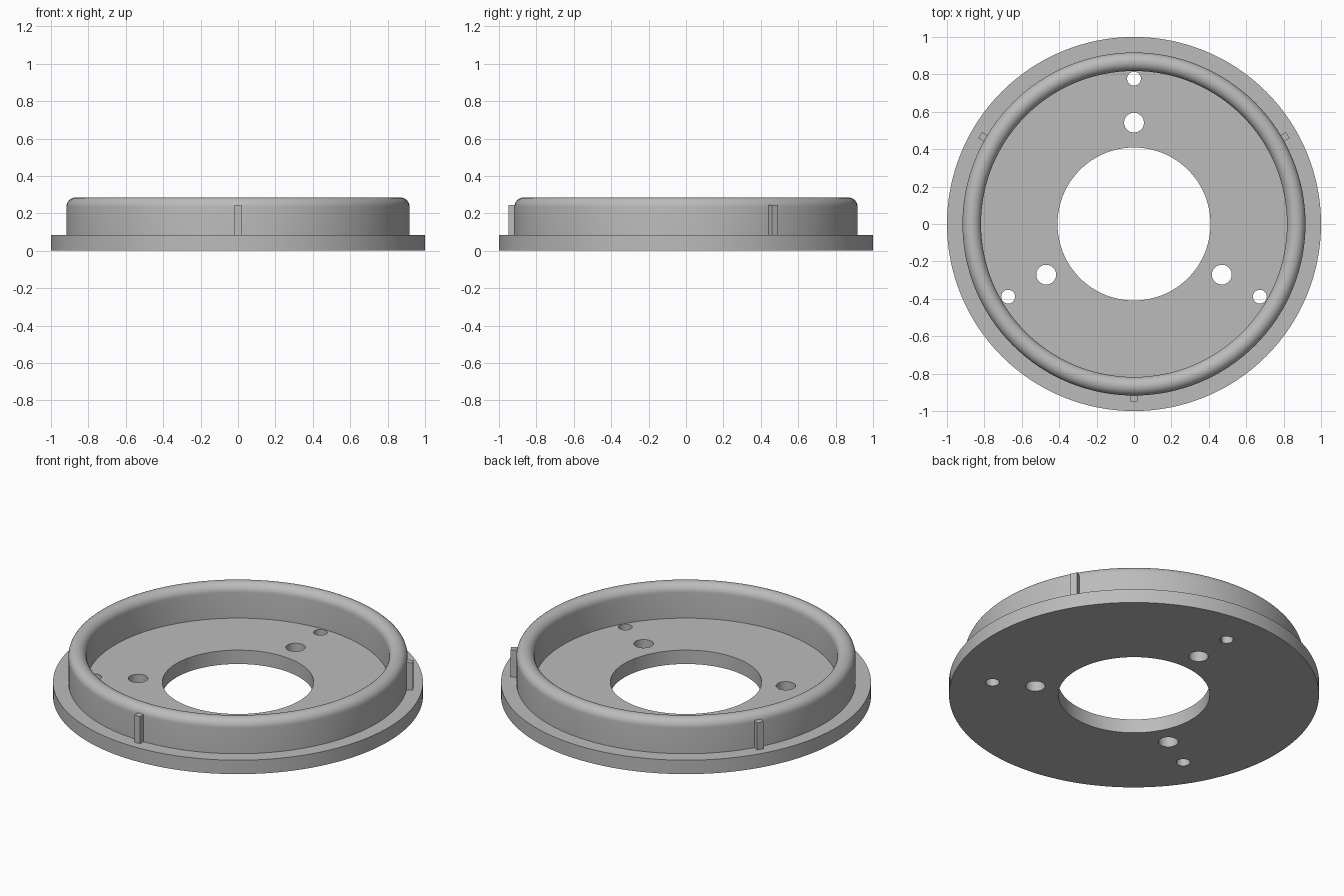
import bpy
import math

cube = bpy.data.objects.get("Cube")
if cube:
    bpy.data.objects.remove(cube, do_unlink=True)

grey = bpy.data.materials.new("plain_grey")
grey.use_nodes = True
colour = (0.5, 0.5, 0.5, 1)
grey.diffuse_color = colour
grey.node_tree.nodes["Principled BSDF"].inputs["Base Color"].default_value = colour

FLOOR, TOP = 0.083, 0.285
INNER, OUTER = 0.818, 0.917
SEGMENTS = 128


def activate(obj):
    bpy.ops.object.select_all(action='DESELECT')
    obj.select_set(True)
    bpy.context.view_layer.objects.active = obj


def revolve(name, profile):
    """Closed (radius, height) profile swept around z."""
    n = len(profile)
    verts, faces = [], []
    for i in range(SEGMENTS):
        a = math.tau * i / SEGMENTS
        verts += [(r * math.cos(a), r * math.sin(a), z) for r, z in profile]
        k = (i + 1) % SEGMENTS
        for j in range(n):
            m = (j + 1) % n
            faces.append((i * n + j, k * n + j, k * n + m, i * n + m))
    mesh = bpy.data.meshes.new(name)
    mesh.from_pydata(verts, [], faces)
    mesh.materials.append(grey)
    obj = bpy.data.objects.new(name, mesh)
    bpy.context.collection.objects.link(obj)
    return obj


# Flanged ring body with a fully rounded rim
fillet = (OUTER - INNER) / 2
middle = (OUTER + INNER) / 2
arc = [(middle + fillet * math.cos(math.pi * t / 16),
        TOP - fillet + fillet * math.sin(math.pi * t / 16)) for t in range(17)]
body = revolve("flanged_ring", [(0.409, 0), (1, 0), (1, FLOOR), (OUTER, FLOOR)]
               + arc + [(INNER, FLOOR), (0.409, FLOOR)])

# Three pairs of bolt holes
for i in range(3):
    a = math.radians(90 + 120 * i)
    for distance, radius in ((0.542, 0.053), (0.777, 0.037)):
        bpy.ops.mesh.primitive_cylinder_add(
            vertices=40, radius=radius, depth=0.3,
            location=(distance * math.cos(a), distance * math.sin(a), 0))
        cutter = bpy.context.object
        cutter.name = "bolt_hole_cutter"
        cut = body.modifiers.new("bolt_hole", 'BOOLEAN')
        cut.operation = 'DIFFERENCE'
        cut.solver = 'EXACT'
        cut.object = cutter
        activate(body)
        bpy.ops.object.modifier_apply(modifier=cut.name)
        bpy.data.objects.remove(cutter, do_unlink=True)

activate(body)
bpy.ops.object.shade_smooth_by_angle(angle=math.radians(30))

# Three locating keys on the outer wall
for i in range(3):
    a = math.radians(-90 + 120 * i)
    bpy.ops.mesh.primitive_cube_add(
        size=1, location=(0.925 * math.cos(a), 0.925 * math.sin(a), 0.163),
        rotation=(0, 0, a))
    key = bpy.context.object
    key.name = f"locating_key_{i + 1}"
    key.scale = (0.05, 0.038, 0.164)
    key.data.materials.append(grey)
